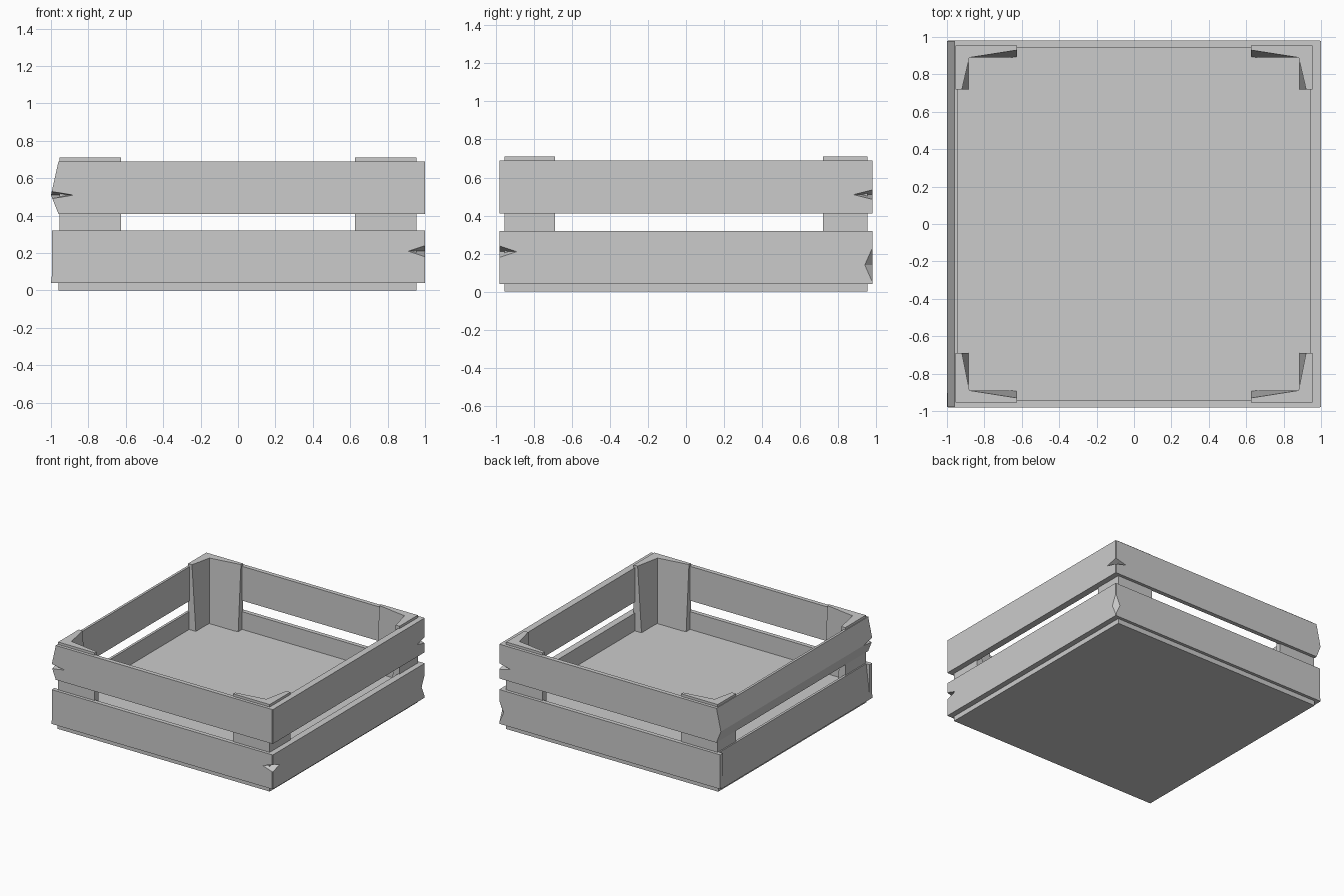
import bpy
import bmesh

cube = bpy.data.objects.get("Cube")
if cube:
    bpy.data.objects.remove(cube, do_unlink=True)

grey = bpy.data.materials.new("weathered_grey")
grey.use_nodes = True
tone = (0.6, 0.6, 0.6, 1)
grey.diffuse_color = tone
grey.node_tree.nodes["Principled BSDF"].inputs["Base Color"].default_value = tone


def loft(name, start, end):
    """Solid between two matching outlines of 3D points."""
    bm = bmesh.new()
    a = [bm.verts.new(p) for p in start]
    b = [bm.verts.new(p) for p in end]
    bm.faces.new(a)
    bm.faces.new(b[::-1])
    for i in range(len(a)):
        j = (i + 1) % len(a)
        bm.faces.new((a[i], b[i], b[j], a[j]))
    bmesh.ops.recalc_face_normals(bm, faces=bm.faces)
    mesh = bpy.data.meshes.new(name)
    bm.to_mesh(mesh)
    bm.free()
    mesh.materials.append(grey)
    obj = bpy.data.objects.new(name, mesh)
    bpy.context.collection.objects.link(obj)
    return obj


def slat(name, axis, profile, lo, hi):
    """Board running along an axis; the profile is (offset, height) pairs."""
    def ring(t):
        return [(t, o, z) if axis == "x" else (o, t, z) for o, z in profile]
    return loft(name, ring(lo), ring(hi))


def board(outer, inner, low, high):
    return [(outer, low), (outer, high), (inner, high), (inner, low)]


# Solid floor
def floor_ring(z):
    return [(-0.96, -0.955, z), (0.955, -0.955, z), (0.955, 0.955, z), (-0.96, 0.955, z)]


loft("floor", floor_ring(0), floor_ring(0.175))

# L-shaped corner posts, wings narrowing at the top
for side, sx in (("left", 1), ("right", -1)):
    for end, sy in (("front", -1), ("back", 1)):
        tip = 0.69 if end == "front" else 0.72

        def post_ring(z, pinch):
            outline = [(0.955, 0.955), (0.625, 0.955), (0.625, 0.89 + pinch),
                       (0.88, 0.89), (0.88 + pinch, tip), (0.955, tip)]
            return [(sx * x, sy * y, z) for x, y in outline]

        loft(f"{end}_{side}_post", post_ring(0.1, 0), post_ring(0.71, 0.04))

# Side boards, two per wall
levels = {"lower": (0.04, 0.32), "upper": (0.41, 0.69)}
slats = []
for level, (low, high) in levels.items():
    start = -0.995 if level == "lower" else -0.96
    for end, s in (("front", -1), ("back", 1)):
        slats.append(slat(f"{end}_{level}_slat", "x",
                          board(s * 0.98, s * 0.945, low, high), start, 0.995))
    slats.append(slat(f"left_{level}_slat", "y", board(1.0, 0.945, low, high), -0.978, 0.978))

# Warped boards on the right wall
slats.append(slat("right_lower_slat", "y",
                  [(-1.0, 0.04), (-0.965, 0.32), (-0.945, 0.32), (-0.945, 0.04)], -0.978, 0.978))
slats.append(slat("right_upper_slat", "y",
                  [(-0.96, 0.41), (-1.0, 0.51), (-0.96, 0.69), (-0.94, 0.69), (-0.94, 0.41)],
                  -0.978, 0.978))

# Splintered nicks at the corners
bm = bmesh.new()
for x, y, z, size, tall in ((1, -0.98, 0.21, 0.09, 0.03), (1, 0.98, 0.14, 0.04, 0.09),
                            (-1, -0.98, 0.51, 0.12, 0.02), (1, 0.98, 0.51, 0.1, 0.025)):
    top = bm.verts.new((x, y, z + tall))
    base = bm.verts.new((x, y, z - tall))
    rim = [bm.verts.new((x + size * dx, y + size * dy, z))
           for dx, dy in ((1, 0), (0, 1), (-1, 0), (0, -1))]
    for i in range(4):
        bm.faces.new((rim[i], rim[(i + 1) % 4], top))
        bm.faces.new((rim[(i + 1) % 4], rim[i], base))
bmesh.ops.recalc_face_normals(bm, faces=bm.faces)
mesh = bpy.data.meshes.new("nick_cutter")
bm.to_mesh(mesh)
bm.free()
mesh.materials.append(grey)
cutter = bpy.data.objects.new("nick_cutter", mesh)
bpy.context.collection.objects.link(cutter)
cutter.hide_render = True
cutter.display_type = "WIRE"
for obj in slats:
    cut = obj.modifiers.new("nicks", "BOOLEAN")
    cut.operation = "DIFFERENCE"
    cut.solver = "EXACT"
    cut.object = cutter
